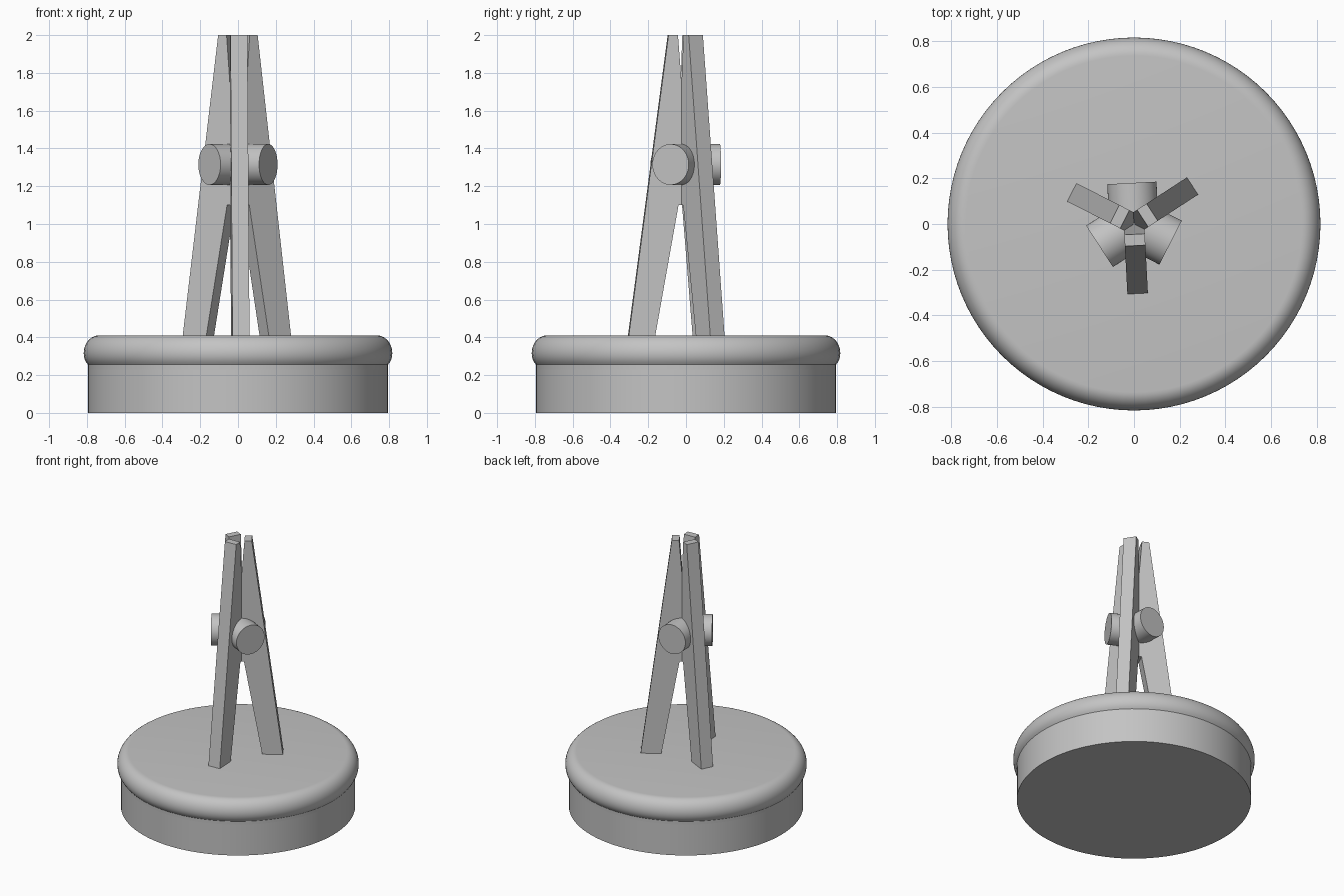
import bpy, bmesh, math
from mathutils import Matrix

cube = bpy.data.objects.get("Cube")
if cube:
    bpy.data.objects.remove(cube, do_unlink=True)

GREY = (0.55, 0.55, 0.55, 1)
mat = bpy.data.materials.new("plain grey")
mat.use_nodes = True
mat.diffuse_color = GREY
mat.node_tree.nodes["Principled BSDF"].inputs["Base Color"].default_value = GREY


def finish(name, bm, smooth=False):
    bmesh.ops.recalc_face_normals(bm, faces=bm.faces)
    mesh = bpy.data.meshes.new(name)
    bm.to_mesh(mesh)
    bm.free()
    obj = bpy.data.objects.new(name, mesh)
    mesh.materials.append(mat)
    bpy.context.collection.objects.link(obj)
    if smooth:
        bpy.ops.object.select_all(action="DESELECT")
        obj.select_set(True)
        bpy.context.view_layer.objects.active = obj
        bpy.ops.object.shade_smooth_by_angle(angle=math.radians(35))
    return obj


def lathe(name, profile, steps=96):
    """Spin an (r, z) outline that starts and ends on the axis."""
    bm = bmesh.new()
    verts = [bm.verts.new((r, 0, z)) for r, z in profile]
    edges = [bm.edges.new(pair) for pair in zip(verts, verts[1:])]
    bmesh.ops.spin(bm, geom=verts + edges, cent=(0, 0, 0), axis=(0, 0, 1),
                   angle=math.tau, steps=steps, use_merge=True)
    bmesh.ops.remove_doubles(bm, verts=bm.verts, dist=1e-5)
    return finish(name, bm, smooth=True)


def arc(cx, cz, rx, rz, start, end, count):
    angles = [math.radians(start + (end - start) * i / count) for i in range(count + 1)]
    return [(cx + rx * math.cos(a), cz + rz * math.sin(a)) for a in angles]


# Round base with an overhanging rolled lid
lathe("base_drum", [(0, 0), (0.793, 0), (0.793, 0.24), (0, 0.24)])
lathe("base_lid", [(0, 0.23), (0.793, 0.23)]
      + arc(0.737, 0.315, 0.08, 0.085, -45, 0, 4)
      + arc(0.737, 0.315, 0.08, 0.095, 0, 90, 10)[1:] + [(0, 0.41)])

# Three splayed clamp legs, each an extruded side outline
LEG = [(0.306, 0.405), (0.095, 2), (0.045, 2), (0.003, 1.45),
       (0.003, 1.1), (0.042, 1.1), (0.166, 0.405)]


def leg(name, angle):
    bm = bmesh.new()
    face = bm.faces.new([bm.verts.new((r, -0.045, z)) for r, z in LEG])
    side = bmesh.ops.extrude_face_region(bm, geom=[face])["geom"]
    bmesh.ops.translate(bm, vec=(0, 0.09, 0),
                        verts=[v for v in side if isinstance(v, bmesh.types.BMVert)])
    bm.transform(Matrix.Rotation(angle, 4, "Z"))
    finish(name, bm)


# Round pegs between the legs, pointing opposite each one
def peg(name, angle):
    bm = bmesh.new()
    bmesh.ops.create_cone(bm, cap_ends=True, segments=48, radius1=0.108,
                          radius2=0.108, depth=0.16)
    bm.transform(Matrix.Rotation(angle, 4, "Z") @ Matrix.Translation((0.1, 0, 1.315))
                 @ Matrix.Rotation(math.pi / 2, 4, "Y"))
    finish(name, bm, smooth=True)


for label, degrees in (("front", -87), ("left", 33), ("right", 153)):
    leg(label + "_leg", math.radians(degrees))
    peg("peg_opposite_" + label + "_leg", math.radians(degrees + 180))
